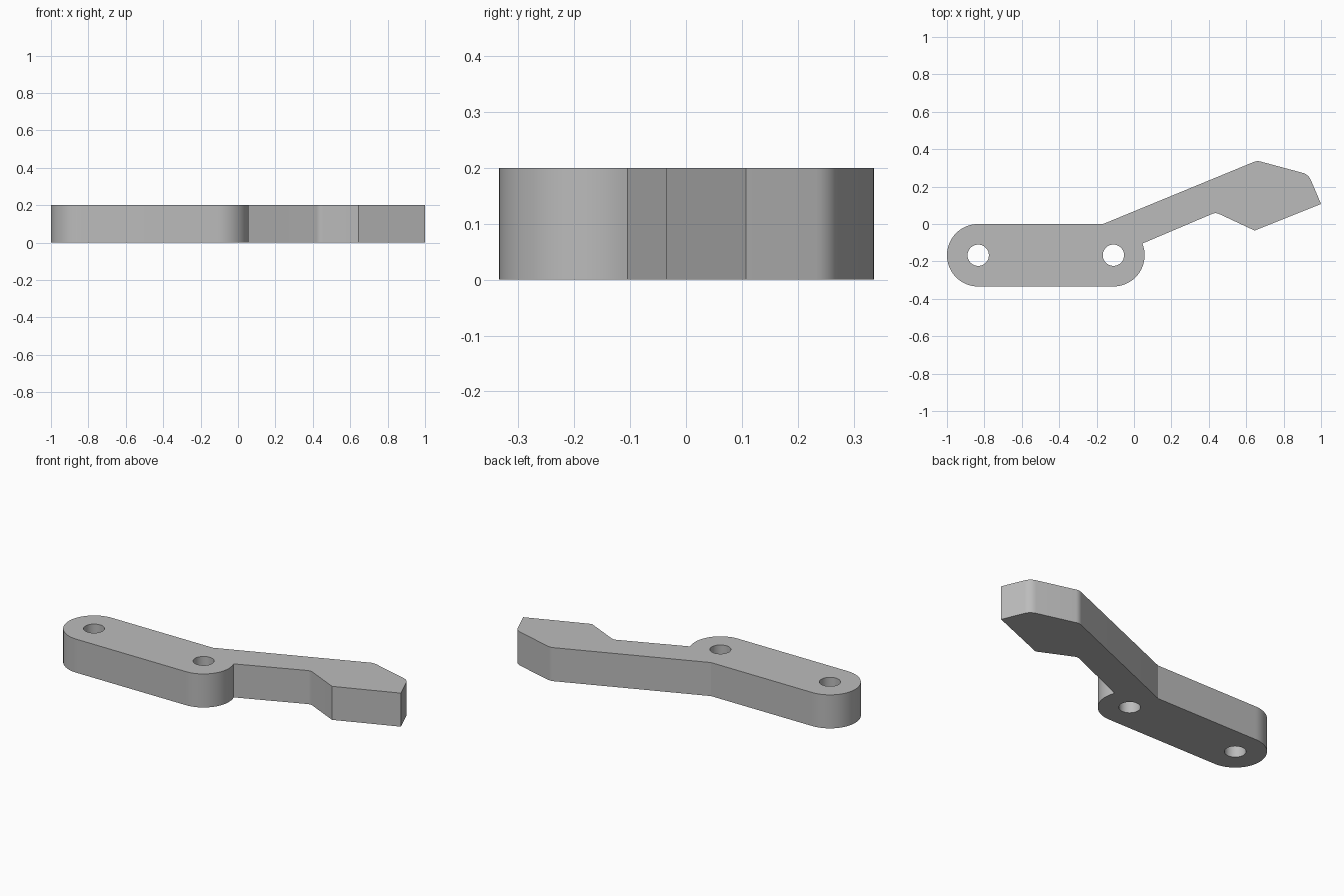
import bpy
import bmesh
from math import cos, sin, radians
from mathutils import Vector

cube = bpy.data.objects.get("Cube")
if cube:
    bpy.data.objects.remove(cube)

THICKNESS = 0.2
END_RADIUS = 0.167
HOLE_RADIUS = 0.057
PIVOTS = [Vector((-0.833, -0.167)), Vector((-0.11, -0.167))]

grey = bpy.data.materials.new("plain grey")
grey.use_nodes = True
colour = (0.5, 0.5, 0.5, 1)
grey.diffuse_color = colour
grey.node_tree.nodes["Principled BSDF"].inputs["Base Color"].default_value = colour


def arc(centre, radius, start, end, steps):
    angles = [radians(start + (end - start) * i / steps) for i in range(steps + 1)]
    return [centre + radius * Vector((cos(a), sin(a))) for a in angles]


def rounded(before, corner, after, trim, steps=8):
    """Replace a corner by a smooth curve that starts and ends at the trim distance."""
    b, c, a = Vector(before), Vector(corner), Vector(after)
    p, q = c + (b - c).normalized() * trim, c + (a - c).normalized() * trim
    ts = [i / steps for i in range(steps + 1)]
    return [p * (1 - t) ** 2 + c * 2 * t * (1 - t) + q * t ** 2 for t in ts]


def prism(name, outline, bottom, top):
    bm = bmesh.new()
    face = bm.faces.new([bm.verts.new((p.x, p.y, bottom)) for p in outline])
    new = bmesh.ops.extrude_face_region(bm, geom=[face])["geom"]
    bmesh.ops.translate(bm, vec=(0, 0, top - bottom),
                        verts=[v for v in new if isinstance(v, bmesh.types.BMVert)])
    bmesh.ops.recalc_face_normals(bm, faces=bm.faces)
    mesh = bpy.data.meshes.new(name)
    bm.to_mesh(mesh)
    bm.free()
    mesh.materials.append(grey)
    obj = bpy.data.objects.new(name, mesh)
    bpy.context.collection.objects.link(obj)
    return obj


# Corners of the angled arm and its wider head
neck, elbow = (0.045, -0.104), (-0.165, 0)
inner, chin, tip = (0.437, 0.062), (0.645, -0.035), (1, 0.107)
shoulder, peak = (0.933, 0.265), (0.658, 0.339)

# Outline, anticlockwise: rounded bar ends, then arm and head
outline = arc(PIVOTS[0], END_RADIUS, 90, 270, 40)
outline += arc(PIVOTS[1], END_RADIUS, -90, 22, 26)
outline += rounded(neck, inner, chin, 0.02)
outline += [Vector(chin), Vector(tip)]
outline += rounded(tip, shoulder, peak, 0.035)
outline += rounded(shoulder, peak, elbow, 0.02)
outline += [Vector(elbow)]
lever = prism("lever_arm", outline, 0, THICKNESS)

# Pivot holes
for i, pivot in enumerate(PIVOTS):
    cutter = prism(f"hole_cutter_{i + 1}", arc(pivot, HOLE_RADIUS, 0, 350, 35),
                   -0.1, THICKNESS + 0.1)
    cutter.hide_render = True
    cutter.hide_set(True)
    cut = lever.modifiers.new(f"pivot_hole_{i + 1}", "BOOLEAN")
    cut.operation = "DIFFERENCE"
    cut.solver = "EXACT"
    cut.object = cutter

# Smooth the curved walls, keep the rims sharp
bpy.context.view_layer.objects.active = lever
lever.select_set(True)
for modifier in list(lever.modifiers):
    bpy.ops.object.modifier_apply(modifier=modifier.name)
bpy.ops.object.shade_smooth_by_angle(angle=radians(20))
